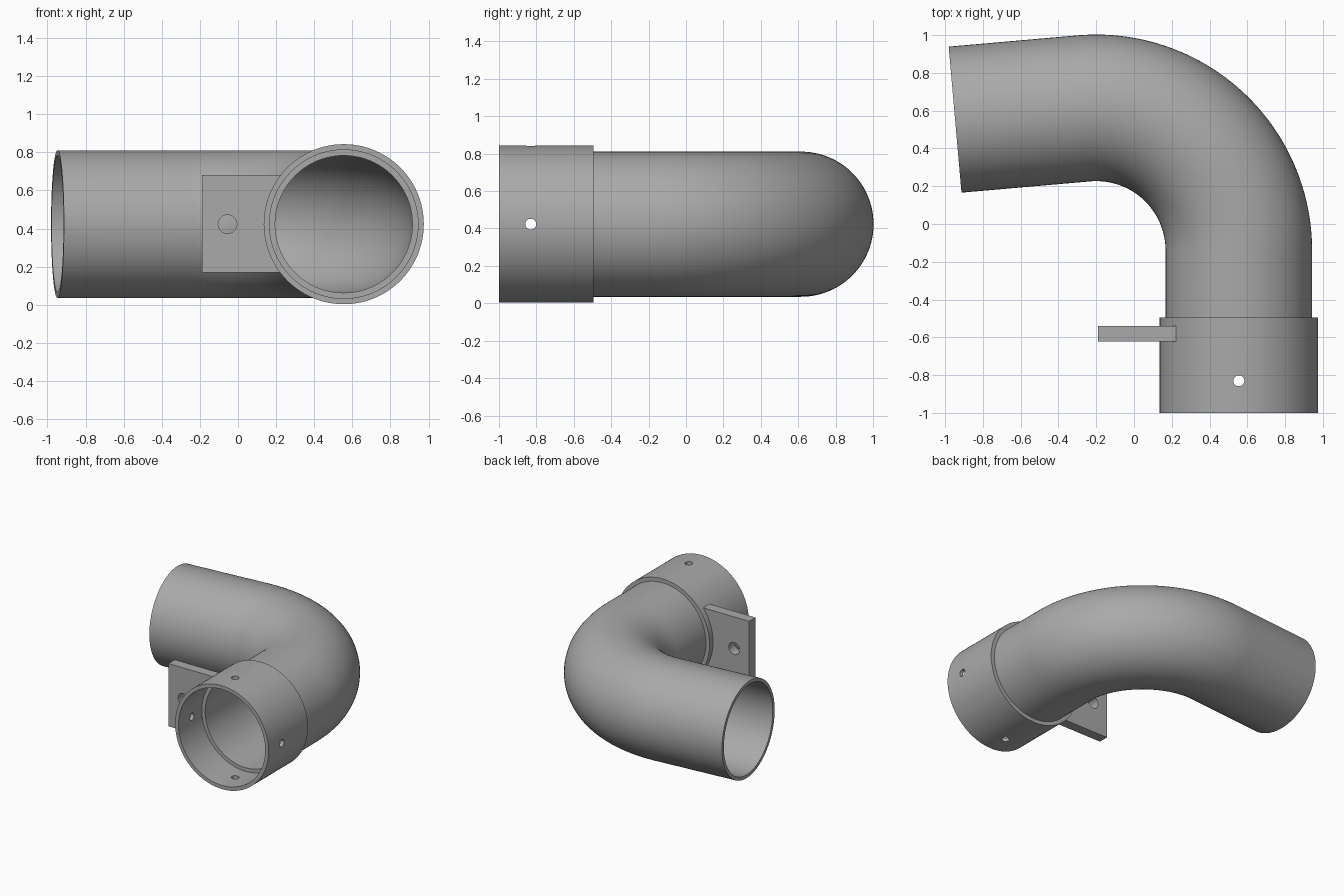
import bpy, bmesh, math
from math import pi, sin, cos, radians
from mathutils import Vector

cube = bpy.data.objects.get("Cube")
if cube:
    bpy.data.objects.remove(cube)

CX, CZ = 0.555, 0.423              # axis of the socket
R_SOCKET, R_PIPE, R_BORE = 0.42, 0.388, 0.36
SEGMENTS = 96

grey = bpy.data.materials.new("plain_grey")
grey.use_nodes = True
colour = (0.4, 0.4, 0.4, 1)
grey.diffuse_color = colour
grey.node_tree.nodes["Principled BSDF"].inputs["Base Color"].default_value = colour


def finish(name, bm):
    bmesh.ops.recalc_face_normals(bm, faces=bm.faces)
    mesh = bpy.data.meshes.new(name)
    bm.to_mesh(mesh)
    bm.free()
    mesh.materials.append(grey)
    obj = bpy.data.objects.new(name, mesh)
    bpy.context.collection.objects.link(obj)
    return obj


def activate(obj):
    bpy.ops.object.select_all(action="DESELECT")
    obj.select_set(True)
    bpy.context.view_layer.objects.active = obj


def smooth(obj):
    activate(obj)
    bpy.ops.object.shade_smooth_by_angle(angle=radians(30))


def tube(name, stations):
    """Closed hollow sweep; each station is (centre, sideways direction, radius)."""
    bm = bmesh.new()
    rings = []
    for centre, side, radius in stations:
        ring = []
        for i in range(SEGMENTS):
            a = 2 * pi * i / SEGMENTS
            ring.append(bm.verts.new(centre + radius * (cos(a) * side + sin(a) * Vector((0, 0, 1)))))
        rings.append(ring)
    for k, ring in enumerate(rings):
        following = rings[(k + 1) % len(rings)]
        for i in range(SEGMENTS):
            j = (i + 1) % SEGMENTS
            bm.faces.new((ring[i], ring[j], following[j], following[i]))
    return finish(name, bm)


def rod(name, centre, axis, radius, length, segments=32):
    bm = bmesh.new()
    bmesh.ops.create_cone(bm, cap_ends=True, segments=segments, radius1=radius,
                          radius2=radius, depth=length)
    turn = Vector((0, 0, 1)).rotation_difference(Vector(axis)).to_matrix()
    bmesh.ops.rotate(bm, verts=bm.verts, matrix=turn)
    bmesh.ops.translate(bm, verts=bm.verts, vec=centre)
    return finish(name, bm)


def cut(obj, cutter):
    mod = obj.modifiers.new("cut", "BOOLEAN")
    mod.operation, mod.solver, mod.object = "DIFFERENCE", "EXACT", cutter
    activate(obj)
    bpy.ops.object.modifier_apply(modifier=mod.name)
    bpy.data.objects.remove(cutter)


# Bent pipe: straight start, 95 degree bend, straight end
Y_FRONT, Y_LEDGE, Y_BACK = -1.0, -0.70, -0.495
BEND, PIVOT, ANGLE, TAIL = 0.755, Vector((-0.2, -0.14, CZ)), radians(95), 0.684
path = [(Vector((CX, Y_BACK, CZ)), Vector((1, 0, 0)))]
STEPS = 48
for s in range(STEPS + 1):
    a = ANGLE * s / STEPS
    side = Vector((cos(a), sin(a), 0))
    path.append((PIVOT + BEND * side, side))
end, side = path[-1]
path.append((end + TAIL * Vector((-side.y, side.x, 0)), side))
pipe = tube("bent_pipe", [(p, d, R_PIPE) for p, d in path] +
            [(p, d, R_BORE) for p, d in reversed(path)])
smooth(pipe)

# Socket with an inner ledge
profile = [(Y_FRONT, R_SOCKET), (Y_BACK, R_SOCKET), (Y_BACK, R_BORE),
           (Y_LEDGE, R_BORE), (Y_LEDGE, 0.39), (Y_FRONT, 0.39)]
socket = tube("socket", [(Vector((CX, y, CZ)), Vector((1, 0, 0)), r) for y, r in profile])

# Screw holes on four sides of the socket
for axis in ((1, 0, 0), (0, 0, 1)):
    cut(socket, rod("hole_cutter", (CX, -0.83, CZ), axis, 0.029, 1.2))
smooth(socket)

# Mounting plate, trimmed to the socket wall, with a bolt hole
low, high = Vector((-0.19, -0.622, 0.17)), Vector((0.3, -0.54, 0.68))
bm = bmesh.new()
bmesh.ops.create_cube(bm, size=1)
bmesh.ops.scale(bm, verts=bm.verts, vec=high - low)
bmesh.ops.translate(bm, verts=bm.verts, vec=(low + high) / 2)
plate = finish("mounting_plate", bm)
cut(plate, rod("wall_cutter", (CX, -0.58, CZ), (0, 1, 0), 0.41, 1, SEGMENTS))
cut(plate, rod("bolt_cutter", (-0.055, -0.58, CZ), (0, 1, 0), 0.049, 1))
smooth(plate)
